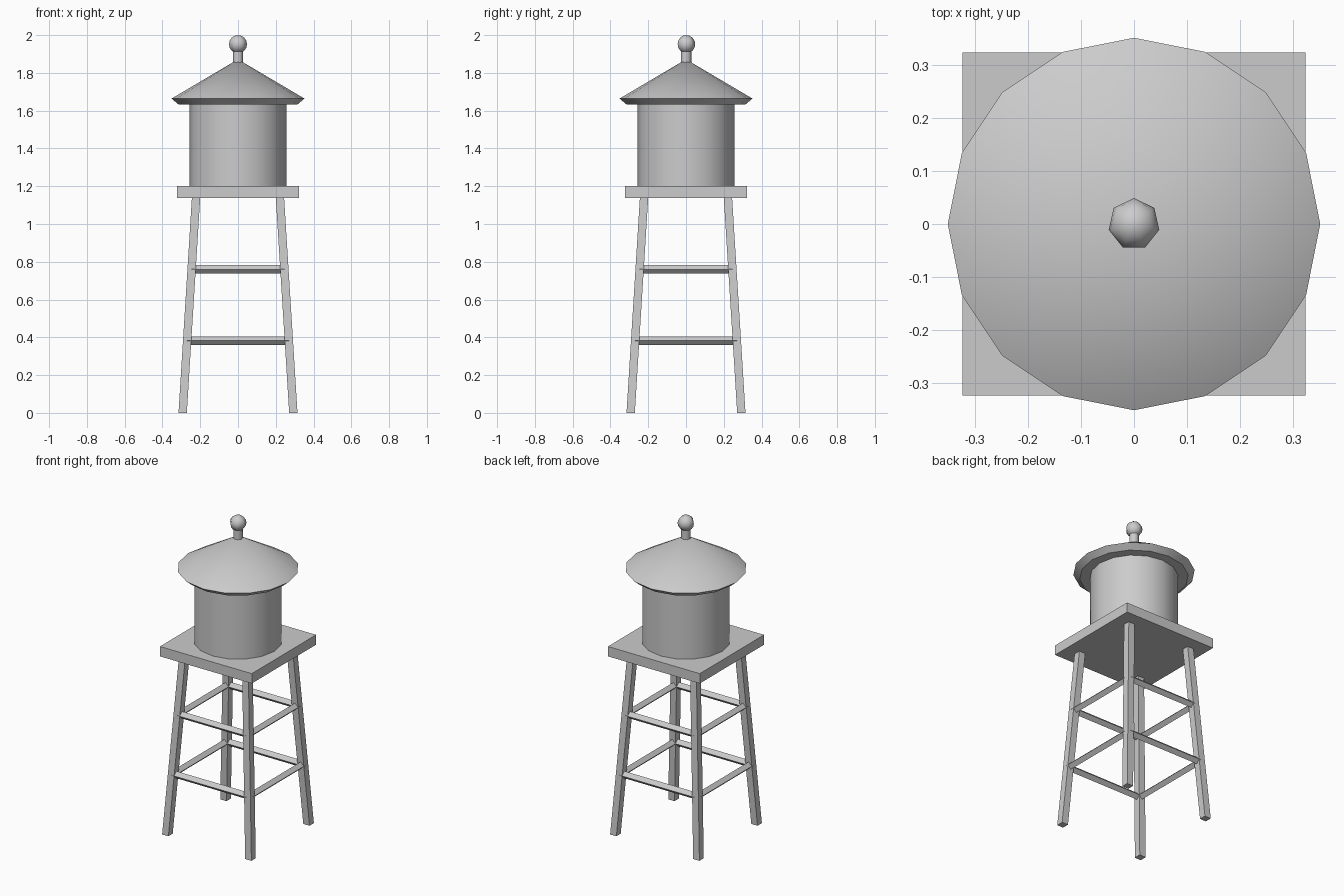
import bpy, bmesh
from math import pi, sin, cos, radians
from mathutils import Vector

if "Cube" in bpy.data.objects:
    bpy.data.objects.remove(bpy.data.objects["Cube"])


def add_mesh(name, bm, smooth=None):
    bmesh.ops.recalc_face_normals(bm, faces=bm.faces)
    me = bpy.data.meshes.new(name)
    bm.to_mesh(me)
    bm.free()
    ob = bpy.data.objects.new(name, me)
    bpy.context.collection.objects.link(ob)
    if smooth:
        bpy.ops.object.select_all(action='DESELECT')
        ob.select_set(True)
        bpy.context.view_layer.objects.active = ob
        bpy.ops.object.shade_smooth_by_angle(angle=radians(smooth))
    return ob


def lathe(name, profile, sides, start=0.0, smooth=35):
    """Spin an (r, z) profile around z; r = 0 gives a pole, open ends are capped."""
    bm = bmesh.new()
    rings = []
    for r, z in profile:
        n = 1 if r == 0 else sides
        rings.append([bm.verts.new((r * cos(start + 2 * pi * i / sides),
                                    r * sin(start + 2 * pi * i / sides), z)) for i in range(n)])
    for a, b in zip(rings, rings[1:]):
        for i in range(sides):
            j = (i + 1) % sides
            quad = [a[i % len(a)], a[j % len(a)], b[j % len(b)], b[i % len(b)]]
            bm.faces.new(list(dict.fromkeys(quad)))
    for ring in (rings[0], rings[-1]):
        if len(ring) > 1:
            bm.faces.new(ring)
    return add_mesh(name, bm, smooth)


def prism(name, p, q, u, v):
    """Four-sided bar from p to q with corners at +-u and +-v offsets."""
    p, q, u, v = map(Vector, (p, q, u, v))
    bm = bmesh.new()
    a, b = [[bm.verts.new(c + o) for o in (u + v, v - u, -u - v, u - v)] for c in (p, q)]
    bm.faces.new(a)
    bm.faces.new(b)
    for i in range(4):
        j = (i + 1) % 4
        bm.faces.new((a[i], a[j], b[j], b[i]))
    return add_mesh(name, bm)


TOP, FOOT, HEAD = 1.14, 0.293, 0.222


def leg_at(z):
    return FOOT + (HEAD - FOOT) * z / TOP


# Splayed legs
for sx in (-1, 1):
    for sy in (-1, 1):
        name = ("front" if sy < 0 else "back") + ("_left" if sx < 0 else "_right") + "_leg"
        prism(name, (sx * FOOT, sy * FOOT, 0), (sx * HEAD, sy * HEAD, TOP),
              (0.022, 0, 0), (0, 0.022, 0))

# Two rings of diamond-section braces
h = 0.0113
for level, z in (("lower", 0.382), ("upper", 0.76)):
    d = leg_at(z)
    for s, fb, lr in ((-1, "front", "left"), (1, "back", "right")):
        prism(f"{level}_{fb}_brace", (-d, s * d, z), (d, s * d, z), (0, h, h), (0, h, -h))
        prism(f"{level}_{lr}_brace", (s * d, -d, z), (s * d, d, z), (h, 0, h), (h, 0, -h))

# Square platform
prism("platform", (0, 0, 1.137), (0, 0, 1.2), (0.324, 0, 0), (0, 0.324, 0))

# Tank and conical roof
lathe("tank", [(0.256, 1.2), (0.256, 1.64)], 16)
lathe("roof", [(0.315, 1.633), (0.352, 1.664), (0, 1.872)], 16)

# Finial stem and ball
lathe("finial_stem", [(0.028, 1.85), (0.028, 1.92)], 7, pi / 2, 60)
ball = [(0.049 * sin(pi * k / 8) if 0 < k < 8 else 0, 1.952 - 0.048 * cos(pi * k / 8))
        for k in range(9)]
lathe("finial_ball", ball, 7, pi / 2, 60)
